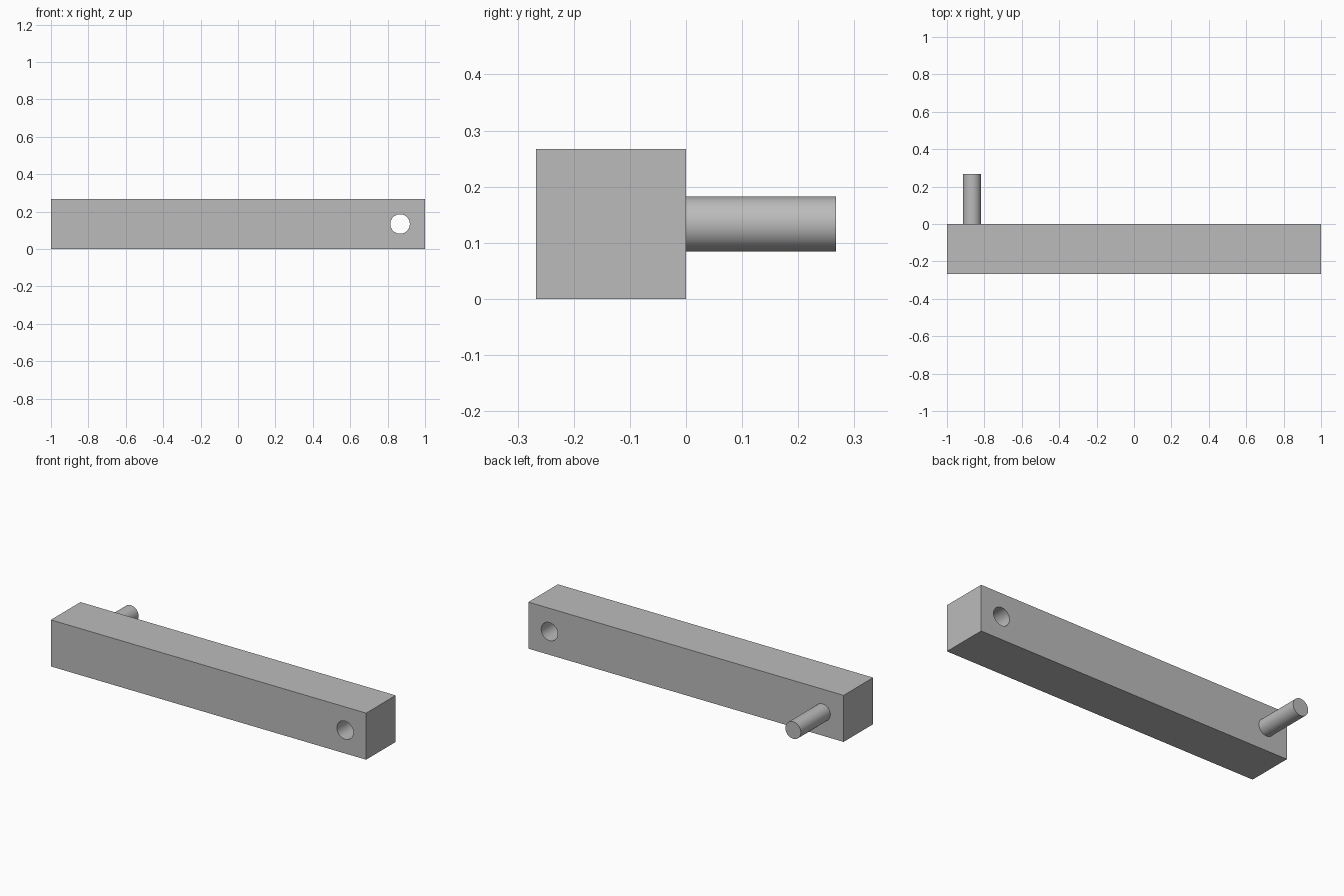
import bpy
import math

default_cube = bpy.data.objects.get("Cube")
if default_cube:
    bpy.data.objects.remove(default_cube, do_unlink=True)

SIDE = 0.267            # square section of the bar
MID = SIDE / 2
END_X = 1 - MID         # hole and pin sit half a section in from the ends
PIN_RADIUS = 0.049
HOLE_RADIUS = 0.052

grey = bpy.data.materials.new("plain grey")
grey.use_nodes = True
colour = (0.5, 0.5, 0.5, 1)
grey.diffuse_color = colour
grey.node_tree.nodes["Principled BSDF"].inputs["Base Color"].default_value = colour


def rod(name, radius, x, y_start, y_end):
    """Round rod along y at the bar's mid height."""
    bpy.ops.mesh.primitive_cylinder_add(
        vertices=64, radius=radius, depth=y_end - y_start,
        location=(x, (y_start + y_end) / 2, MID),
        rotation=(math.pi / 2, 0, 0))
    obj = bpy.context.object
    obj.name = name
    obj.data.materials.append(grey)
    return obj


def smooth(obj):
    bpy.ops.object.select_all(action="DESELECT")
    obj.select_set(True)
    bpy.context.view_layer.objects.active = obj
    bpy.ops.object.shade_smooth_by_angle(angle=math.radians(30))


# Square bar
bpy.ops.mesh.primitive_cube_add(size=1, location=(0, -MID, MID))
bar = bpy.context.object
bar.name = "square_bar"
bar.scale = (2, SIDE, SIDE)
bpy.ops.object.transform_apply(location=False, rotation=False, scale=True)
bar.data.materials.append(grey)

# Through hole near the left end
cutter = rod("hole_cutter", HOLE_RADIUS, END_X, -SIDE - 0.1, 0.1)
cutter.hide_render = True
cut = bar.modifiers.new("through_hole", "BOOLEAN")
cut.operation = "DIFFERENCE"
cut.solver = "EXACT"
cut.object = cutter
bpy.context.view_layer.objects.active = bar
bpy.ops.object.modifier_apply(modifier=cut.name)
bpy.data.objects.remove(cutter, do_unlink=True)
smooth(bar)

# Pin standing out of the back near the right end
smooth(rod("round_pin", PIN_RADIUS, -END_X, -0.01, SIDE))
